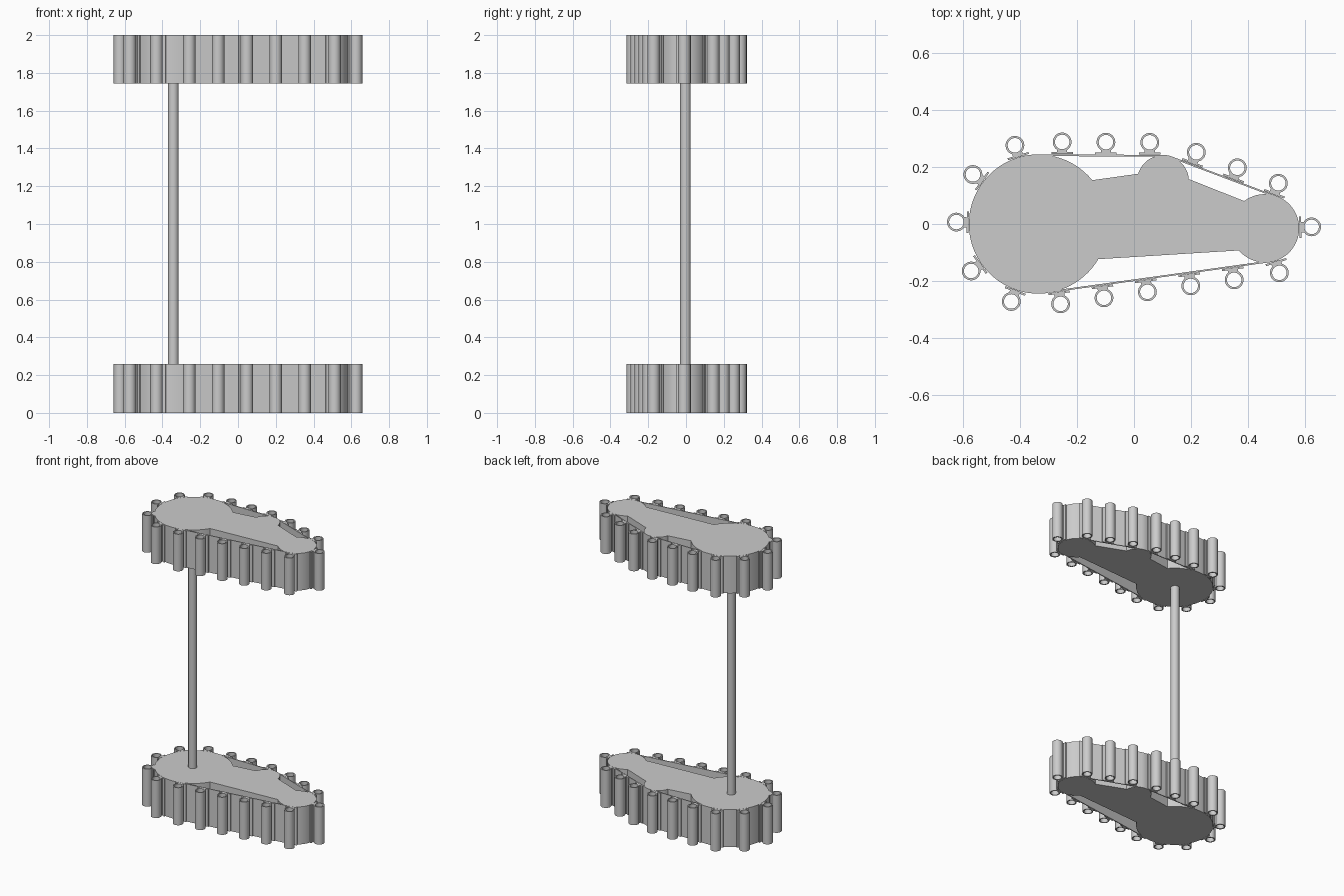
import bpy, bmesh
from math import sin, cos, pi, atan2, radians
from mathutils import Vector
from mathutils.geometry import convex_hull_2d

if "Cube" in bpy.data.objects:
    bpy.data.objects.remove(bpy.data.objects["Cube"])

BIG, IDLER, NOSE = (-0.336, 0, 0.244), (0.102, 0.151, 0.091), (0.46, -0.015, 0.12)
LEVELS = {"lower": (0, 0.258), "upper": (1.745, 2.0)}
TUBES = 18


def arc(c, p, q, n):
    """Points counter-clockwise on circle c, from the bearing of p to that of q."""
    a = atan2(p[1] - c[1], p[0] - c[0])
    b = atan2(q[1] - c[1], q[0] - c[0])
    if b <= a:
        b += 2 * pi
    return [Vector((c[0] + c[2] * cos(a + (b - a) * i / n),
                    c[1] + c[2] * sin(a + (b - a) * i / n))) for i in range(n + 1)]


def circle(x, y, r, n):
    return [Vector((x + r * cos(2 * pi * i / n), y + r * sin(2 * pi * i / n))) for i in range(n)]


def add_prism(bm, outer, z0, z1, inner=None):
    """Solid prism, or a hollow one when an inner loop of equal length is given."""
    def loop(pts, z):
        return [bm.verts.new((p[0], p[1], z)) for p in pts]
    ob, ot = loop(outer, z0), loop(outer, z1)
    n = len(ob)
    if inner:
        ib, it = loop(inner, z0), loop(inner, z1)
    else:
        bm.faces.new(ot)
        bm.faces.new(ob[::-1])
    for i in range(n):
        j = (i + 1) % n
        bm.faces.new((ob[i], ob[j], ot[j], ot[i]))
        if inner:
            bm.faces.new((ib[j], ib[i], it[i], it[j]))
            bm.faces.new((ot[i], ot[j], it[j], it[i]))
            bm.faces.new((ob[j], ob[i], ib[i], ib[j]))


def finish(bm, name):
    mesh = bpy.data.meshes.new(name)
    bm.to_mesh(mesh)
    bm.free()
    ob = bpy.data.objects.new(name, mesh)
    bpy.context.collection.objects.link(ob)
    bpy.ops.object.select_all(action='DESELECT')
    ob.select_set(True)
    bpy.context.view_layer.objects.active = ob
    bpy.ops.object.shade_smooth_by_angle(angle=radians(30))


# Belt path: hull around the three wheels
def hull(grow):
    pts = [p for c in (BIG, IDLER, NOSE) for p in circle(c[0], c[1], c[2] + grow, 96)]
    loop = [pts[i] for i in convex_hull_2d(pts)]
    area = sum(a.x * b.y - b.x * a.y for a, b in zip(loop, loop[1:] + loop[:1]))
    return loop if area > 0 else loop[::-1]


belt = hull(0.001)
centre = sum(belt, Vector((0, 0))) / len(belt)


def belt_inner(loop, t):
    out = []
    for i, p in enumerate(loop):
        d = (loop[(i + 1) % len(loop)] - loop[i - 1]).normalized()
        out.append(p + Vector((-d.y, d.x)) * t)
    return out


# Evenly spaced stations along the belt, walking clockwise from the top
path = belt[::-1]
k = max(range(len(path)), key=lambda i: path[i].y)
path = path[k:] + path[:k + 1]
total = sum((b - a).length for a, b in zip(path, path[1:]))
stations = []
start = -0.253 - path[0].x
for n in range(TUBES):
    s = start + n * total / TUBES
    s %= total
    for a, b in zip(path, path[1:]):
        seg = (b - a).length
        if s <= seg:
            d = (b - a) / seg
            stations.append((a + d * s, d, Vector((-d.y, d.x))))
            break
        s -= seg


def box(p, d, nrm, half, lo, hi):
    return [p - d * half + nrm * hi, p - d * half + nrm * lo,
            p + d * half + nrm * lo, p + d * half + nrm * hi]


# Core outline: three wheels joined by a waisted web
core = (arc(NOSE, (0.37, -0.092), (0.386, 0.083), 48)
        + arc(IDLER, (0.193, 0.158), (0.01, 0.178), 28)
        + arc(BIG, (-0.147, 0.154), (-0.127, -0.123), 64))

for level, (z0, z1) in LEVELS.items():
    bm = bmesh.new()
    add_prism(bm, core, z0, z1)
    finish(bm, level + "_core")

    bm = bmesh.new()
    add_prism(bm, belt, z0, z1, belt_inner(belt, 0.006))
    finish(bm, level + "_belt")

    # Flat mounting plates and pedestals on the belt
    bm = bmesh.new()
    for p, d, nrm in stations:
        add_prism(bm, box(p, d, nrm, 0.038, 0.001, 0.008), z0, z1)
        add_prism(bm, box(p, d, nrm, 0.018, 0.008, 0.016), z0, z1)
    finish(bm, level + "_tube_mounts")

    # Open tubes around the belt
    bm = bmesh.new()
    for p, d, nrm in stations:
        c = p + nrm * 0.044
        add_prism(bm, circle(c.x, c.y, 0.033, 32), z0, z1, circle(c.x, c.y, 0.0255, 32))
    finish(bm, level + "_tubes")

# Shaft joining the two levels
bm = bmesh.new()
add_prism(bm, circle(-0.342, -0.003, 0.028, 32), LEVELS["lower"][1], LEVELS["upper"][0])
finish(bm, "shaft")
